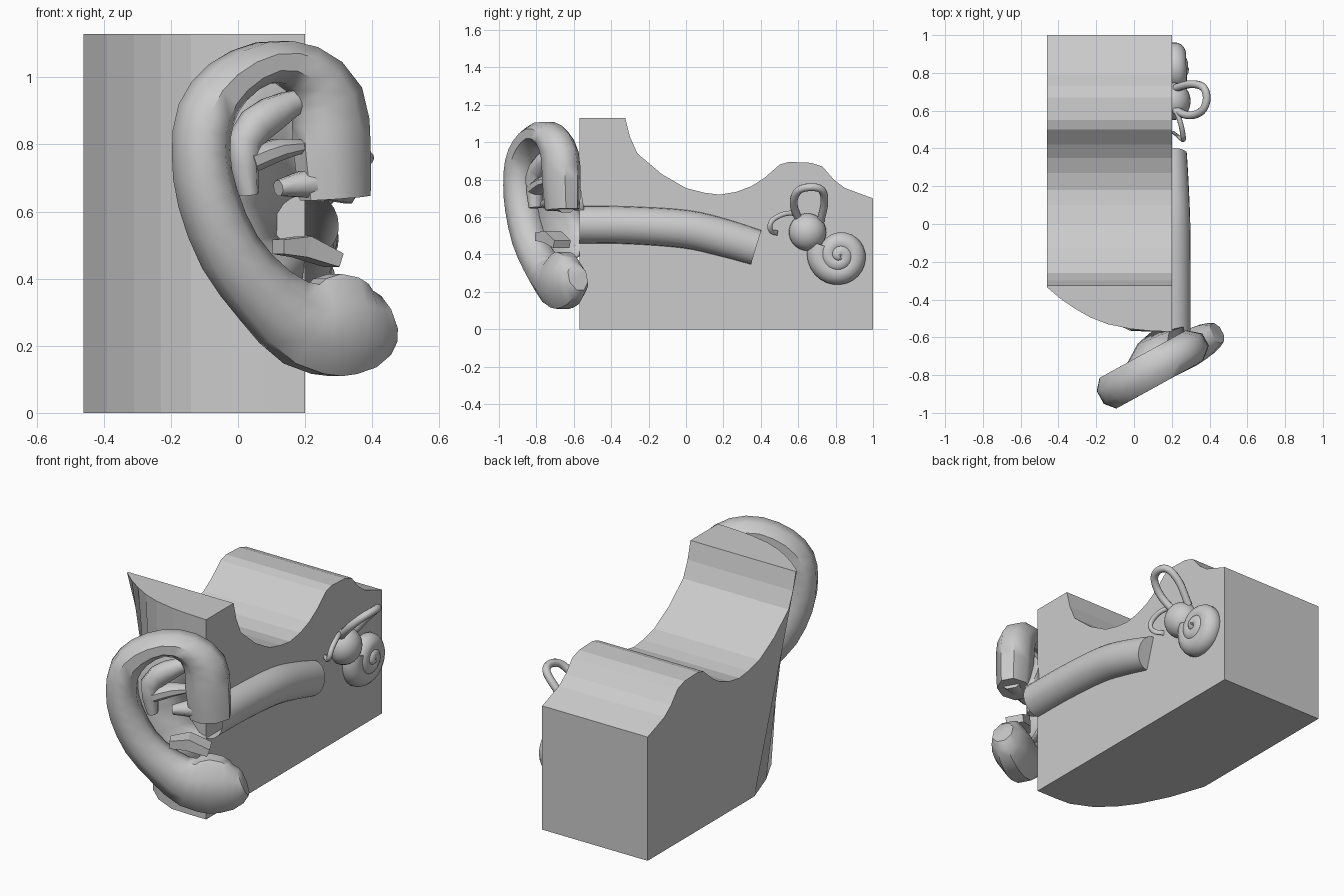
import bpy, bmesh, math
from mathutils import Vector as V

if "Cube" in bpy.data.objects:
    bpy.data.objects.remove(bpy.data.objects["Cube"])

grey = bpy.data.materials.new("plaster_grey")
grey.diffuse_color = (0.6, 0.6, 0.6, 1)
grey.use_nodes = True
grey.node_tree.nodes["Principled BSDF"].inputs["Base Color"].default_value = grey.diffuse_color


def finish(name, bm, smooth=40):
    bmesh.ops.recalc_face_normals(bm, faces=bm.faces)
    me = bpy.data.meshes.new(name)
    bm.to_mesh(me)
    bm.free()
    ob = bpy.data.objects.new(name, me)
    bpy.context.collection.objects.link(ob)
    me.materials.append(grey)
    bpy.ops.object.select_all(action='DESELECT')
    ob.select_set(True)
    bpy.context.view_layer.objects.active = ob
    if smooth:
        bpy.ops.object.shade_smooth_by_angle(angle=math.radians(smooth))
    return ob


def loft(name, rings, closed=True, caps=(True, True), smooth=40):
    bm = bmesh.new()
    vs = [[bm.verts.new(p) for p in r] for r in rings]
    n = len(rings[0])
    for a, b in zip(vs, vs[1:]):
        for i in range(n if closed else n - 1):
            j = (i + 1) % n
            bm.faces.new((a[i], a[j], b[j], b[i]))
    if caps[0]:
        bm.faces.new(vs[0])
    if caps[1]:
        bm.faces.new(vs[-1])
    return finish(name, bm, smooth)


def smooth_path(pts, sub):
    """Catmull-Rom through (x, y, z, width, depth) points."""
    pts = [V(p) for p in pts]
    out = []
    for i in range(len(pts) - 1):
        p1, p2 = pts[i], pts[i + 1]
        p0 = pts[i - 1] if i else p1 * 2 - p2
        p3 = pts[i + 2] if i + 2 < len(pts) else p2 * 2 - p1
        for k in range(sub):
            t = k / sub
            out.append(0.5 * (2 * p1 + (p2 - p0) * t + (2 * p0 - 5 * p1 + 4 * p2 - p3) * t * t
                              + (3 * p1 - p0 - 3 * p2 + p3) * t ** 3))
    return out + [pts[-1]]


def tube(name, pts, ref, sides=12, sub=1, smooth=40):
    """Swept ellipse: width across the path, depth along ref."""
    path = smooth_path(pts, sub)
    ref = V(ref).normalized()
    rings = []
    for i, p in enumerate(path):
        t = V(path[min(i + 1, len(path) - 1)][:3]) - V(path[max(i - 1, 0)][:3])
        a = t.cross(ref).normalized()
        ring = []
        for k in range(sides):
            g = 2 * math.pi * (k + 0.5) / sides
            ring.append(V(p[:3]) + a * p[3] * math.cos(g) + ref * p[4] * math.sin(g))
        rings.append(ring)
    return loft(name, rings, smooth=smooth)


# Temporal bone block: side profile (y, z), with the front curving back to the left
top = [(1, .70), (.85, .755), (.79, .80), (.73, .87), (.67, .89), (.55, .895), (.5, .88),
       (.42, .81), (.35, .765), (.27, .735), (.18, .72), (.1, .73), (0, .755), (-.13, .83),
       (-.26, .94), (-.30, 1.03), (-.325, 1.13)]
front = [(.2, -.57, -.57), (.08, -.565, -.57), (-.02, -.555, -.565), (-.14, -.53, -.51),
         (-.23, -.495, -.43), (-.31, -.45, -.32), (-.39, -.395, -.16), (-.46, -.335, .045)]
loft("bone_block", [[V((x, y, z)) for y, z in [(yb, 0), (1, 0)] + top + [(yt, 1.13)]]
                    for x, yt, yb in front], smooth=0)

# Ear canal: half tube lying on the cut face, open at the front
canal = smooth_path([(-.57, .56, .1, .1), (-.3, .556, .1, .1), (0, .535, .102, .098),
                     (.2, .49, .1, .09), (.375, .438, .095, .08)], 4)
rings = []
for i, (y, z, r, rx) in enumerate(canal):
    q, p = canal[min(i + 1, len(canal) - 1)], canal[max(i - 1, 0)]
    t = V((q[0] - p[0], q[1] - p[1])).normalized()
    ring = []
    for k in range(13):
        g = math.pi * (k / 12 - .5)
        ring.append(V((.2 + rx * math.cos(g), y - t.y * r * math.sin(g), z + t.x * r * math.sin(g))))
    rings.append(ring)
loft("ear_canal", rings, closed=False, caps=(False, True))

# Cochlea: snail spiral rising out of the cut face
spiral = []
for i in range(61):
    s = i / 60
    g = math.radians(150 + 800 * s)
    r, w = .11 * (1 - s), .07 * (1 - .55 * s)
    spiral.append((.2 + .06 * s, .82 + r * math.cos(g), .395 + r * math.sin(g), w, w))
tube("cochlea", spiral, (1, 0, 0), 16)

# Vestibule
bm = bmesh.new()
bmesh.ops.create_uvsphere(bm, u_segments=24, v_segments=14, radius=1)
for v in bm.verts:
    v.co = V((.21 + .09 * v.co.x, .65 + .1 * v.co.y, .52 + .1 * v.co.z))
finish("vestibule", bm)

# Semicircular canals
arch = [(.2, .61, .57), (.29, .575, .67), (.36, .60, .74), (.385, .665, .76),
        (.365, .725, .745), (.3, .74, .68), (.22, .72, .58)]
tube("upper_canal_loop", [p + (.021, .021) for p in arch], (1, 0, -1), 10, 5)
hook = [(.2, .63, .58), (.23, .58, .618), (.25, .52, .615), (.26, .465, .585),
        (.26, .448, .55), (.24, .46, .522), (.2, .49, .515)]
tube("side_canal_loop", [p + (.014, .014) for p in hook], (1, 0, 0), 10, 5)

# Outer ear lies on a slanted upright plane
N = V((.48, -.877, 0))


def ear(x, z, w, d, off=0):
    p = V((x, -.82 + .55 * x, z)) + N * off
    return (p.x, p.y, p.z, w, d)


rim = [(.29, .64, .11, .09), (.28, .79, .12, .1), (.265, .93, .115, .1), (.19, 1.025, .08, .1),
       (.08, 1.045, .065, .1), (-.03, .985, .075, .1), (-.095, .89, .085, .1),
       (-.11, .77, .085, .1), (-.09, .64, .09, .1), (-.025, .48, .095, .1),
       (.08, .35, .105, .1), (.19, .265, .135, .1), (.29, .262, .165, .105),
       (.385, .26, .135, .09), (.44, .28, .08, .06)]
tube("ear_rim_and_lobe", [ear(*p) for p in rim], N, 8, 2, 50)

# Ear bowl: open funnel from the rim back to the canal
edge = [(.27, .64), (.22, .8), (.18, .95), (.1, 1.0), (0, .93), (-.05, .8), (-.04, .66),
        (.03, .5), (.11, .4), (.2, .33)]
outer, middle, inner = [], [], []
for x, z in edge:
    o = V(ear(x, z, 0, 0, -.03)[:3])
    d = V((x - .2, 0, z - .56)).normalized() * .09
    c = V((.2, -.57, .56)) + d
    outer.append(o)
    middle.append((o + c) / 2 + V((0, .05, 0)))
    inner.append(c)
bowl = loft("ear_bowl", [outer, middle, inner], closed=False, caps=(False, False), smooth=50)
sol = bowl.modifiers.new("thickness", 'SOLIDIFY')
sol.thickness = .015

# Inner folds of the ear
folds = {
    "inner_fold": [(.2, .94, .03, .03), (.1, .89, .055, .05), (.02, .81, .055, .05), (.03, .65, .03, .04)],
    "middle_ridge": [(.03, .75, .04, .05), (.12, .785, .035, .05), (.25, .80, .008, .02)],
    "rim_root": [(.33, .68, .06, .07), (.23, .685, .05, .06), (.12, .67, .025, .03)],
}
for name, pts in folds.items():
    tube(name, [ear(*p) for p in pts], N, 8, 2, 50)

# Small flap beside the canal opening
tube("canal_flap", [ear(.11, .495, .03, .05, .02), ear(.19, .495, .045, .07),
                    ear(.285, .455, .03, .07)], N, 4, 1, 0)
